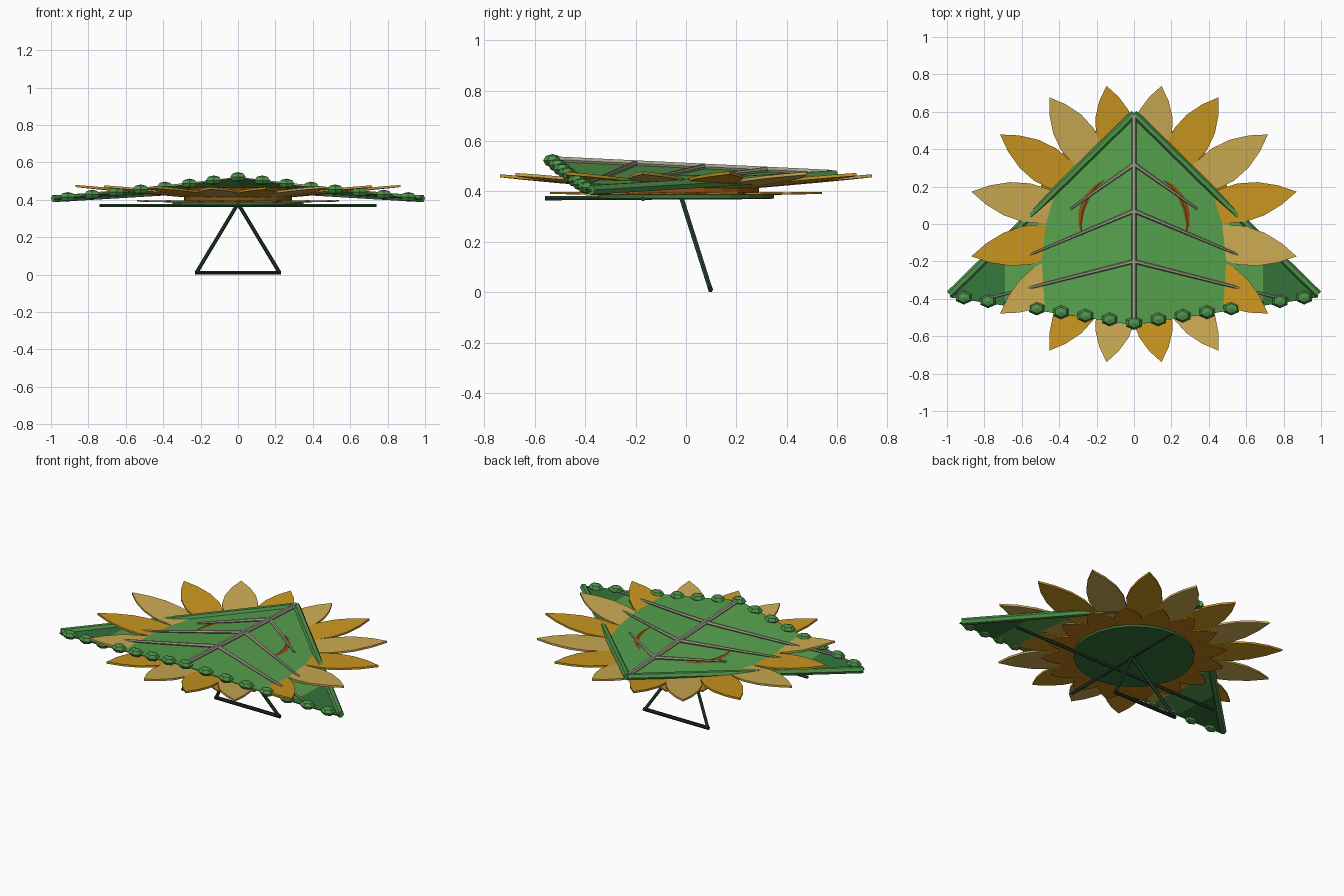
import bpy, bmesh, math
from mathutils import Vector, Matrix

old = bpy.data.objects.get("Cube")
if old:
    bpy.data.objects.remove(old, do_unlink=True)


def material(name, r, g, b):
    """Flat colour from 0-255 screen values, stored as linear."""
    lin = [((c / 255 + 0.055) / 1.055) ** 2.4 for c in (r, g, b)] + [1]
    m = bpy.data.materials.new(name)
    m.use_nodes = True
    m.diffuse_color = lin
    m.node_tree.nodes["Principled BSDF"].inputs["Base Color"].default_value = lin
    return m


LEAF = material("leaf green", 86, 160, 78)
DARK_LEAF = material("dark leaf green", 52, 116, 58)
EDGE = material("edge green", 78, 146, 74)
VEIN = material("vein grey", 160, 160, 138)
GOLD = material("gold petal", 202, 150, 32)
PALE = material("pale petal", 204, 170, 82)
AMBER = material("amber petal", 186, 124, 24)
BROWN = material("seed brown", 140, 82, 18)
FRAME = material("frame green", 38, 66, 44)
BLACK = material("grip black", 32, 34, 34)


def finish(name, bm, *mats):
    mesh = bpy.data.meshes.new(name)
    bm.normal_update()
    bm.to_mesh(mesh)
    bm.free()
    obj = bpy.data.objects.new(name, mesh)
    for m in mats:
        mesh.materials.append(m)
    bpy.context.collection.objects.link(obj)
    return obj


def tube(name, points, radius, mat, end_radius=None, sides=6):
    """Straight-sided tube swept through the points, optionally tapered."""
    bm = bmesh.new()
    pts = [Vector(p) for p in points]
    end_radius = radius if end_radius is None else end_radius
    rot = (pts[-1] - pts[0]).to_track_quat('Z', 'Y')
    rings = []
    for i, p in enumerate(pts):
        r = radius + (end_radius - radius) * i / (len(pts) - 1)
        rings.append([bm.verts.new(p + rot @ Vector((r * math.cos(a), r * math.sin(a), 0)))
                      for a in (math.tau * k / sides for k in range(sides))])
    for a, b in zip(rings, rings[1:]):
        for k in range(sides):
            n = (k + 1) % sides
            bm.faces.new((a[k], a[n], b[n], b[k]))
    bm.faces.new(rings[0][::-1])
    bm.faces.new(rings[-1])
    return finish(name, bm, mat)


def leading(s):
    return Vector((s, 0.59 - 0.98 * s, 0.465 - 0.06 * s))


def trailing(s):
    return Vector((s, -0.54 + 0.15 * s, 0.52 - 0.14 * s + 0.025 * s * s))


def sail_z(x, y):
    a, b = leading(abs(x)), trailing(abs(x))
    t = (y - a.y) / (b.y - a.y)
    return a.z + (b.z - a.z) * t


# Sail: lofted between leading and trailing edges, darker at the wing tips
bm = bmesh.new()
cols, rows, span = 20, 6, 0.985
grid = []
for i in range(cols + 1):
    x = span * (2 * i / cols - 1)
    a, b = leading(abs(x)), trailing(abs(x))
    grid.append([bm.verts.new((x, *a.lerp(b, j / rows).yz)) for j in range(rows + 1)])
for c, d in zip(grid, grid[1:]):
    for j in range(rows):
        f = bm.faces.new((c[j], c[j + 1], d[j + 1], d[j]))
        f.material_index = int(abs(f.calc_center_median().x) > 0.7)
bmesh.ops.remove_doubles(bm, verts=bm.verts, dist=0.001)
sail = finish("sail", bm, LEAF, DARK_LEAF)
solid = sail.modifiers.new("thickness", 'SOLIDIFY')
solid.thickness, solid.offset = 0.006, -1

# Leading edge spars, veins and scalloped trailing edge on each side
veins = [((0, 0.32), (0.34, 0.08)), ((0, 0.07), (0.57, -0.17)), ((0, -0.2), (0.83, -0.41))]
for side, label in ((1, "left"), (-1, "right")):
    flip = Vector((side, 1, 1))
    tube(label + "_leading_edge", [leading(0) * flip, leading(span) * flip], 0.021, EDGE)
    for k, (p, q) in enumerate(veins):
        path = []
        for j in range(7):
            v = Vector(p).lerp(Vector(q), j / 6)
            path.append((side * v.x, v.y, sail_z(v.x, v.y) + 0.008))
        tube(f"{label}_vein_{k + 1}", path, 0.012, VEIN, 0.006)

tube("central_vein", [(0, 0.58, 0.473), (0, -0.53, 0.527)], 0.014, VEIN)

bm = bmesh.new()
for k in range(-7, 8):
    p = trailing(abs(k) * 0.13)
    place = Matrix.Translation((k * 0.13, p.y + 0.01, p.z + 0.002))
    bmesh.ops.create_uvsphere(bm, u_segments=6, v_segments=4, radius=1,
                              matrix=place @ Matrix.Diagonal((0.048, 0.037, 0.026, 1)))
finish("trailing_edge_scallops", bm, EDGE)

# Petals: pointed outline of (position along length, share of half width)
OUTLINE = [(0, 0.5), (0.25, 0.82), (0.5, 1), (0.68, 0.86), (0.85, 0.5), (1, 0)]


def petal(name, angle, start, end, half, height, mat, thick=0.012):
    bm = bmesh.new()
    along = Vector((math.sin(angle), math.cos(angle), 0))
    across = Vector((along.y, -along.x, 0))
    path = [(t, w) for t, w in OUTLINE] + [(t, -w) for t, w in OUTLINE[-2::-1]]
    verts = []
    for t, w in path:
        r = start + (end - start) * t
        verts.append(bm.verts.new(along * r + across * half * w + Vector((0, 0, height(r)))))
    face = bm.faces.new(verts)
    face.normal_update()
    if face.normal.z < 0:
        face.normal_flip()
    res = bmesh.ops.extrude_face_region(bm, geom=[face], use_keep_orig=True)
    for v in res["geom"]:
        if isinstance(v, bmesh.types.BMVert):
            v.co.z -= thick
    bmesh.ops.recalc_face_normals(bm, faces=bm.faces)
    finish(name, bm, mat)


for k in range(16):
    a = math.tau * (k + 0.5) / 16
    petal(f"outer_petal_{k + 1}", a, 0.28, 0.72 + 0.17 * abs(math.sin(a)), 0.105,
          lambda r: 0.40 + 0.09 * r, GOLD if k % 2 else PALE)
    petal(f"inner_petal_{k + 1}", math.tau * k / 16, 0.25, 0.54, 0.085,
          lambda r: 0.387 + 0.02 * r, AMBER, 0.008)

# Flower centre: seed disc, raised ring and the green base below
bpy.ops.mesh.primitive_cylinder_add(vertices=24, radius=0.29, depth=0.06, location=(0, 0, 0.415))
bpy.context.object.name = "seed_disc"
bpy.context.object.data.materials.append(BROWN)
bpy.ops.mesh.primitive_torus_add(major_radius=0.285, minor_radius=0.026, major_segments=24,
                                 minor_segments=8, location=(0, 0, 0.439))
bpy.context.object.name = "seed_ring"
bpy.context.object.data.materials.append(BROWN)
bpy.ops.mesh.primitive_cylinder_add(vertices=24, radius=0.35, depth=0.015, location=(0, 0, 0.38))
bpy.context.object.name = "flower_base"
bpy.context.object.data.materials.append(DARK_LEAF)

# Frame underneath: keel, cross bar and hanging control triangle
tube("keel", [(0, -0.56, 0.373), (0, 0.34, 0.378)], 0.01, FRAME)
tube("cross_bar", [(-0.74, -0.17, 0.37), (0.74, -0.17, 0.37)], 0.009, FRAME)
for side, label in ((1, "left"), (-1, "right")):
    tube(label + "_control_strut", [(0, -0.02, 0.38), (side * 0.22, 0.096, 0.014)], 0.01, FRAME)
tube("control_grip", [(-0.23, 0.097, 0.011), (0.23, 0.097, 0.011)], 0.011, BLACK)
